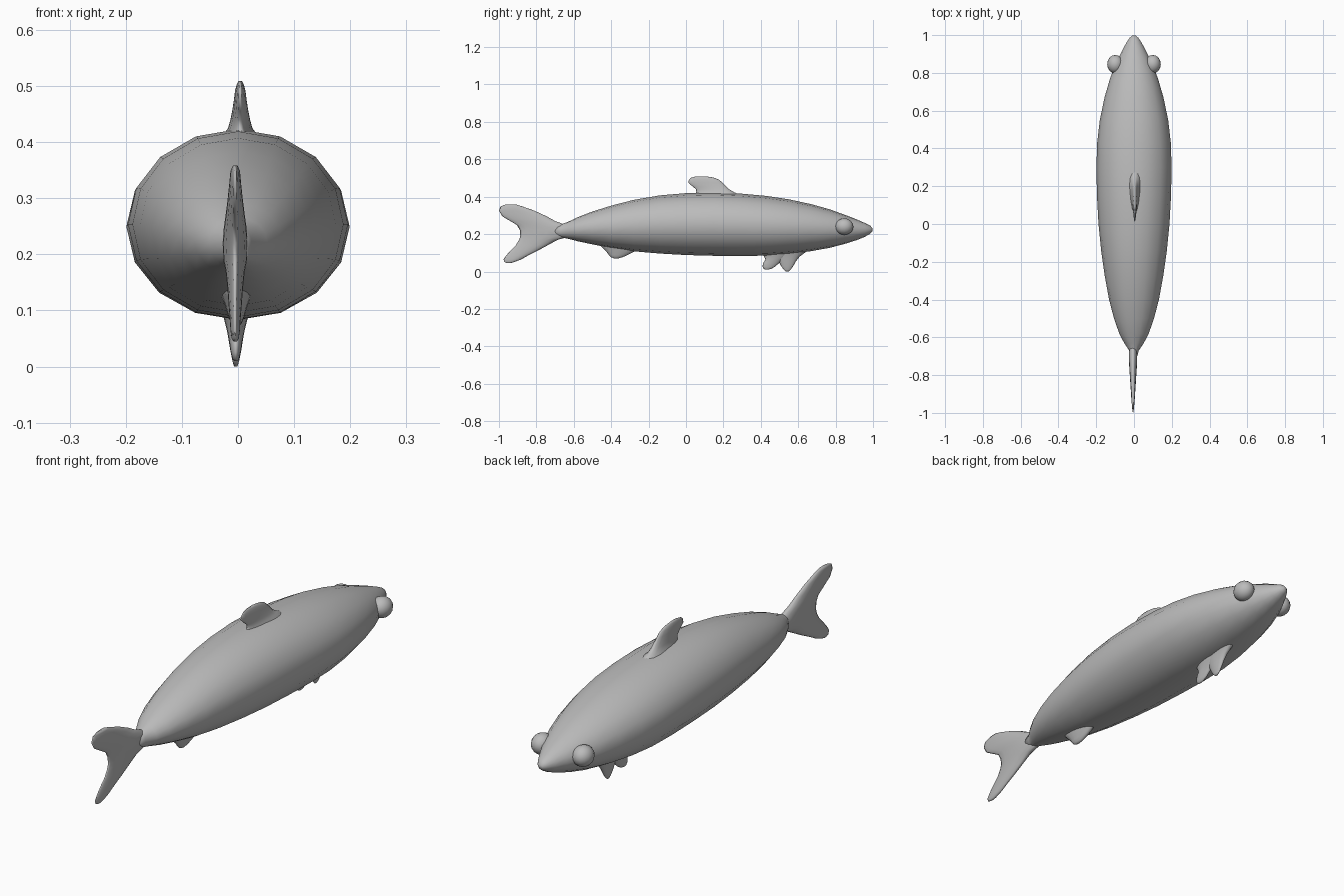
import bpy, bmesh, math

grey = bpy.data.materials.new("plain grey")
grey.diffuse_color = (0.5, 0.5, 0.5, 1)


def finish(obj):
    obj.data.materials.append(grey)
    for p in obj.data.polygons:
        p.use_smooth = True


def loft(name, rings):
    """Skin a list of equal-length point rings and cap both ends."""
    bm = bmesh.new()
    loops = [[bm.verts.new(p) for p in ring] for ring in rings]
    n = len(loops[0])
    for a, b in zip(loops, loops[1:]):
        for i in range(n):
            j = (i + 1) % n
            bm.faces.new((a[i], a[j], b[j], b[i]))
    bm.faces.new(loops[0])
    bm.faces.new(loops[-1])
    bmesh.ops.recalc_face_normals(bm, faces=bm.faces)
    mesh = bpy.data.meshes.new(name)
    bm.to_mesh(mesh)
    bm.free()
    obj = bpy.data.objects.new(name, mesh)
    bpy.context.collection.objects.link(obj)
    finish(obj)
    return obj


def angles(n):
    return [2 * math.pi * i / n for i in range(n)]


def fin(name, stations, x=0.0, taper=0.0):
    """Stack flat oval sections: (height, rear y, front y, half thickness)."""
    rings = []
    for z, y0, y1, t in stations:
        rings.append([(x + t * math.sin(a) * (1 + taper * math.cos(a)),
                       (y0 + y1) / 2 + (y1 - y0) / 2 * math.cos(a), z)
                      for a in angles(16)])
    return loft(name, rings)


# Body: y, top z, bottom z, half width
body_sections = [
    (-0.72, 0.235, 0.195, 0.012), (-0.67, 0.250, 0.183, 0.025),
    (-0.63, 0.266, 0.175, 0.052), (-0.58, 0.290, 0.162, 0.078),
    (-0.50, 0.321, 0.145, 0.106), (-0.40, 0.352, 0.125, 0.132),
    (-0.28, 0.383, 0.108, 0.154), (-0.14, 0.407, 0.096, 0.174),
    (0.00, 0.419, 0.088, 0.188), (0.15, 0.423, 0.084, 0.196),
    (0.30, 0.416, 0.083, 0.199), (0.43, 0.404, 0.085, 0.195),
    (0.55, 0.386, 0.094, 0.181), (0.67, 0.360, 0.109, 0.156),
    (0.77, 0.332, 0.127, 0.127), (0.85, 0.303, 0.148, 0.096),
    (0.91, 0.280, 0.167, 0.067), (0.955, 0.260, 0.185, 0.043),
    (0.985, 0.245, 0.202, 0.024), (0.998, 0.231, 0.215, 0.009),
]
loft("body", [[(w * math.cos(a), y, (top + bot) / 2 + (top - bot) / 2 * math.sin(a))
               for a in angles(16)] for y, top, bot, w in body_sections])

# Forked tail
fin("tail_fin", [
    (0.045, -0.958, -0.938, 0.003), (0.050, -0.970, -0.920, 0.006),
    (0.065, -0.976, -0.880, 0.008), (0.085, -0.962, -0.845, 0.009),
    (0.110, -0.940, -0.795, 0.011), (0.140, -0.910, -0.740, 0.013),
    (0.170, -0.892, -0.685, 0.016), (0.190, -0.886, -0.610, 0.020),
    (0.220, -0.888, -0.600, 0.021), (0.248, -0.903, -0.640, 0.019),
    (0.270, -0.940, -0.700, 0.016), (0.295, -0.982, -0.745, 0.013),
    (0.325, -1.000, -0.810, 0.010), (0.348, -0.992, -0.875, 0.008),
    (0.358, -0.965, -0.908, 0.004)], x=-0.005, taper=0.4)

# Back fin with a flared root
fin("dorsal_fin", [
    (0.380, 0.040, 0.320, 0.045), (0.412, 0.050, 0.285, 0.030),
    (0.425, 0.055, 0.255, 0.021), (0.440, 0.053, 0.230, 0.017),
    (0.455, 0.035, 0.215, 0.014), (0.475, 0.012, 0.195, 0.011),
    (0.492, 0.016, 0.175, 0.009), (0.503, 0.030, 0.145, 0.006),
    (0.509, 0.055, 0.105, 0.003)], x=0.004, taper=0.3)

# Belly fins
fin("anal_fin", [
    (0.160, -0.480, -0.240, 0.034), (0.125, -0.445, -0.250, 0.026),
    (0.105, -0.425, -0.280, 0.019), (0.088, -0.412, -0.312, 0.014),
    (0.076, -0.400, -0.340, 0.009), (0.070, -0.385, -0.362, 0.004)], x=-0.003)
fin("pelvic_fin_rear", [
    (0.130, 0.390, 0.600, 0.036), (0.085, 0.415, 0.560, 0.021),
    (0.065, 0.425, 0.520, 0.016), (0.045, 0.412, 0.498, 0.012),
    (0.025, 0.409, 0.475, 0.009), (0.014, 0.416, 0.455, 0.006),
    (0.010, 0.425, 0.440, 0.003)], x=-0.004)
fin("pelvic_fin_front", [
    (0.135, 0.450, 0.680, 0.036), (0.100, 0.470, 0.635, 0.023),
    (0.080, 0.480, 0.608, 0.018), (0.055, 0.496, 0.588, 0.014),
    (0.030, 0.508, 0.574, 0.010), (0.010, 0.522, 0.560, 0.006),
    (0.000, 0.533, 0.548, 0.003)], x=-0.004)

# Bulging eyes
for side, label in ((-1, "left"), (1, "right")):
    bpy.ops.mesh.primitive_uv_sphere_add(segments=16, ring_count=10, radius=1,
                                         location=(side * 0.099, 0.846, 0.24))
    eye = bpy.context.object
    eye.name = "eye_" + label
    eye.scale = (0.043, 0.049, 0.044)
    finish(eye)
